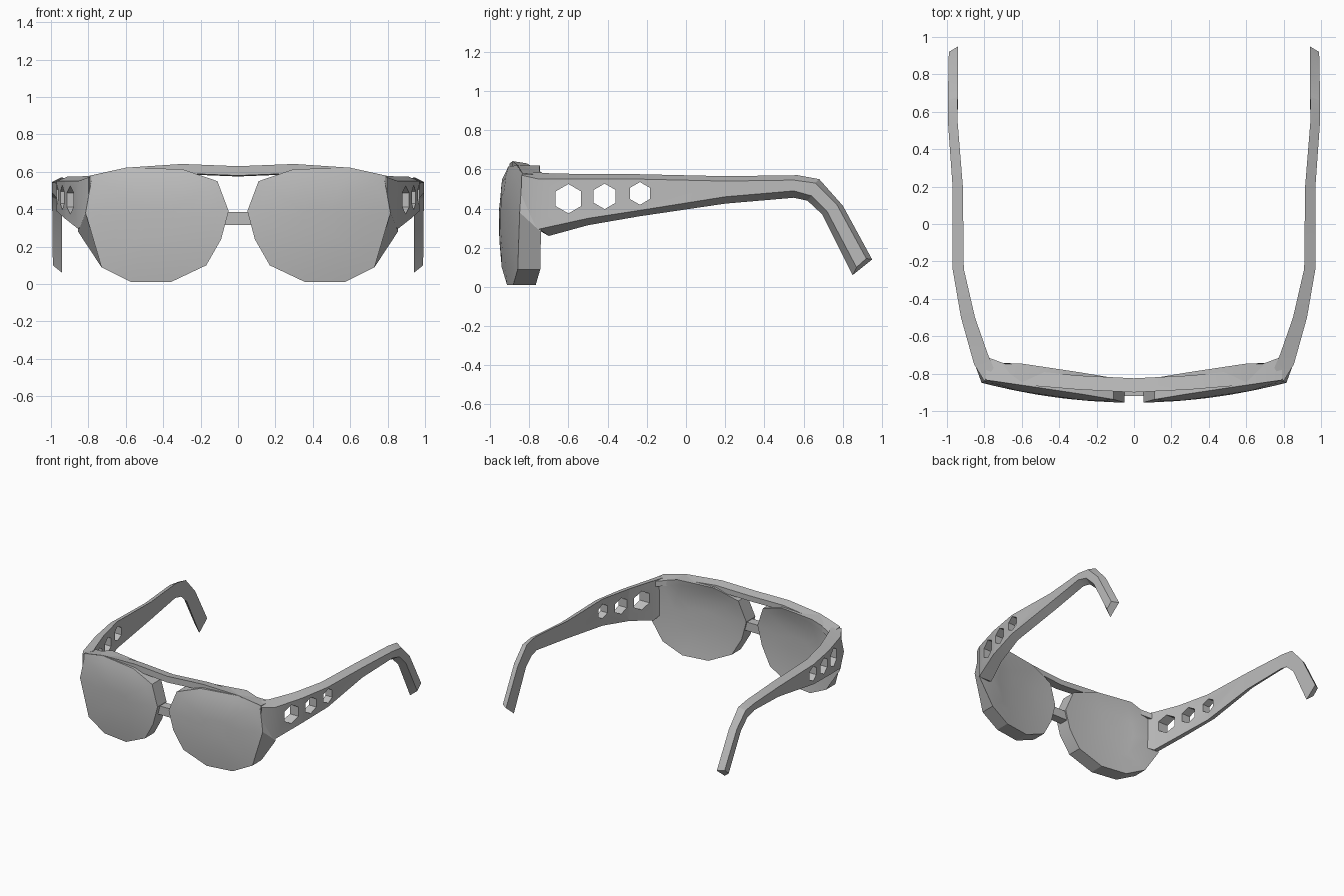
import bpy, bmesh, math
from mathutils import Vector

cube = bpy.data.objects.get("Cube")
if cube:
    bpy.data.objects.remove(cube)

grey = bpy.data.materials.new("grey plastic")
grey.use_nodes = True
COLOUR = (0.5, 0.5, 0.5, 1)
grey.diffuse_color = COLOUR
grey.node_tree.nodes["Principled BSDF"].inputs["Base Color"].default_value = COLOUR


def loft(name, rings, angle=20):
    """Skin a list of equal closed rings and cap both ends."""
    bm = bmesh.new()
    loops = [[bm.verts.new(p) for p in ring] for ring in rings]
    n = len(loops[0])
    for a, b in zip(loops, loops[1:]):
        for i in range(n):
            j = (i + 1) % n
            bm.faces.new((a[i], a[j], b[j], b[i]))
    bm.faces.new(loops[0])
    bm.faces.new(loops[-1])
    bmesh.ops.recalc_face_normals(bm, faces=bm.faces)
    mesh = bpy.data.meshes.new(name)
    bm.to_mesh(mesh)
    bm.free()
    obj = bpy.data.objects.new(name, mesh)
    bpy.context.collection.objects.link(obj)
    mesh.materials.append(grey)
    bpy.ops.object.select_all(action='DESELECT')
    obj.select_set(True)
    bpy.context.view_layer.objects.active = obj
    if angle:
        bpy.ops.object.shade_smooth_by_angle(angle=math.radians(angle))
    return obj


def mirror(obj):
    obj.modifiers.new("Mirror", 'MIRROR').use_mirror_merge = False


# Lenses: thick, gently bowed shells with a flared outer rear corner
outline = [(.05, .39), (.11, .55), (.30, .615), (.60, .62), (.78, .575), (.815, .38),
           (.73, .09), (.57, .01), (.36, .01), (.17, .10), (.09, .24)]
centre = Vector((.44, .33))


def bow(x, z):
    return -.955 + .16 * x * x + .9 * max(0, z - .42) ** 2 + .25 * max(0, .3 - z) ** 2


def lens_ring(scale, depth):
    ring = []
    for p in outline:
        x, z = centre + (Vector(p) - centre) * scale
        ring.append((x, bow(x, z) + depth, z))
    return ring


rear = lens_ring(1, .115)
rear[4] = (.84, -.75, .545)
rear[5] = (.855, -.74, .28)
lenses = loft("lenses", [lens_ring(s, 0) for s in (.25, .55, .85, 1)] + [rear]
              + [lens_ring(s, .115) for s in (.85, .55, .25)])
mirror(lenses)

# Brow bar: (x, front y, back y, top z)
half = [(0, -.90, -.825, .63), (.30, -.885, -.81, .642), (.60, -.86, -.78, .622), (.79, -.835, -.71, .58)]
stations = [(-x, f, b, t) for x, f, b, t in reversed(half[1:])] + half
loft("brow_bar", [[(x, f, t - .05), (x, f, t), (x, b, t - .012), (x, b, t - .055)]
                  for x, f, b, t in stations])

# Nose bridge
loft("nose_bridge", [[(x, -.92, .315), (x, -.92, .385), (x, -.85, .385), (x, -.85, .315)]
                     for x in (-.08, .08)], 0)

# Temples: outer x, inner x, then (y, z) of outer bottom, outer top, inner top, inner bottom
arm = [
    (.80, .75, (-.84, .36), (-.84, .57), (-.77, .585), (-.77, .30)),
    (.855, .78, (-.75, .295), (-.75, .55), (-.70, .58), (-.70, .26)),
    (.925, .85, (-.50, .35), (-.50, .55), (-.50, .575), (-.50, .315)),
    (.97, .91, (-.24, .39), (-.24, .55), (-.24, .575), (-.24, .36)),
    (.97, .915, (.20, .46), (.20, .54), (.20, .565), (.20, .425)),
    (.995, .945, (.55, .49), (.55, .545), (.57, .57), (.55, .455)),
    (.995, .942, (.64, .465), (.66, .53), (.68, .55), (.62, .44)),
    (.993, .942, (.72, .385), (.77, .42), (.80, .415), (.695, .37)),
    (.99, .94, (.87, .10), (.92, .145), (.95, .14), (.85, .06)),
]
temples = loft("temples", [[(o, *ob), (o, *ot), (i, *it), (i, *ib)]
                           for o, i, ob, ot, it, ib in arm])

# Hexagonal vents cut through each temple
for y, z, r in ((-.60, .45, .075), (-.415, .462, .065), (-.235, .477, .058)):
    hexagon = [(y + r * math.sin(k * math.pi / 3), z + r * math.cos(k * math.pi / 3)) for k in range(6)]
    cutter = loft("vent_cutter", [[(x, *p) for p in hexagon] for x in (.6, 1.2)], 0)
    cutter.hide_render = True
    cut = temples.modifiers.new("Vent", 'BOOLEAN')
    cut.operation, cut.solver, cut.object = 'DIFFERENCE', 'EXACT', cutter
    bpy.context.view_layer.objects.active = temples
    bpy.ops.object.modifier_apply(modifier=cut.name)
    bpy.data.objects.remove(cutter)
mirror(temples)
